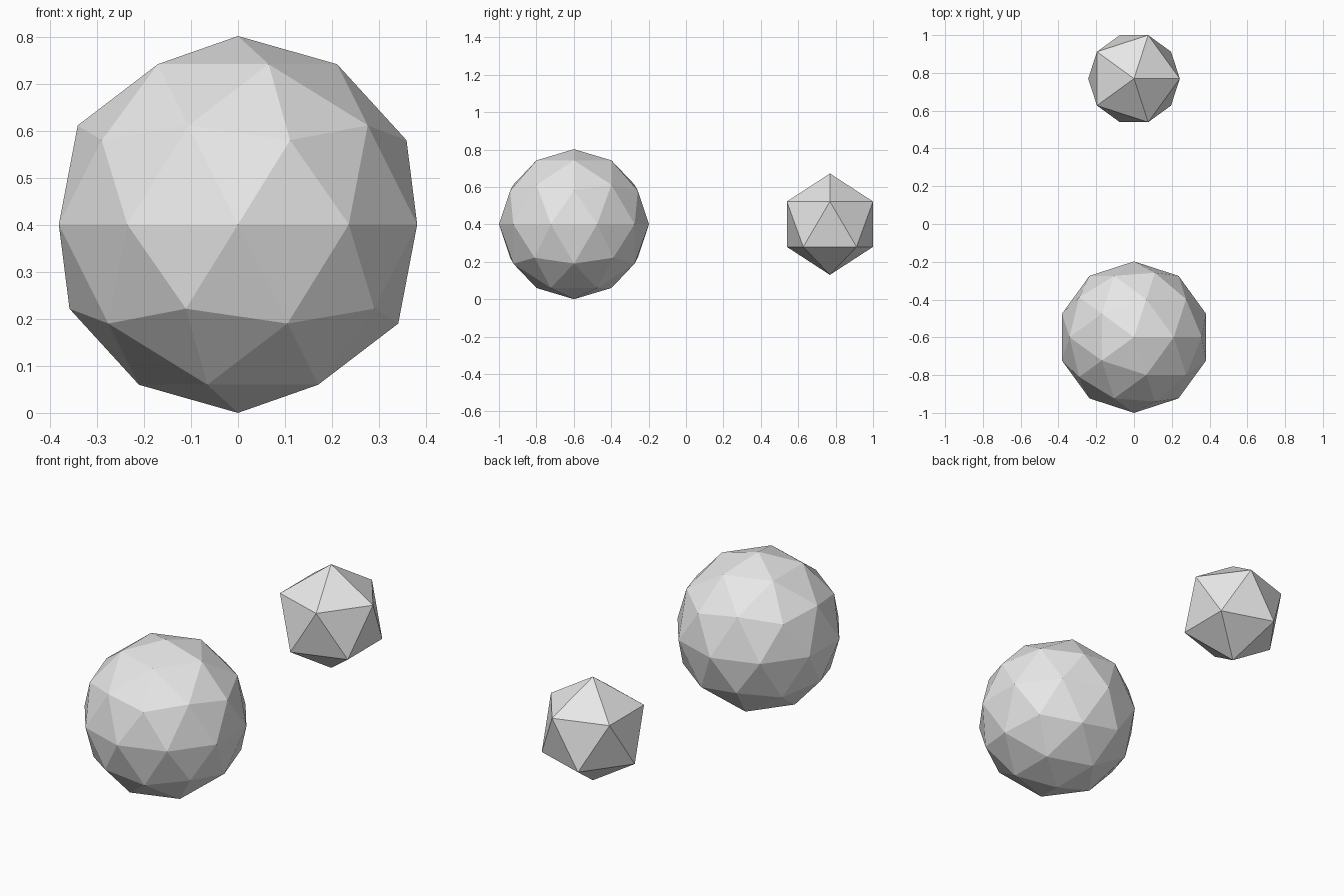
import bpy

cube = bpy.data.objects.get("Cube")
if cube:
    bpy.data.objects.remove(cube, do_unlink=True)

# Single plain grey
GREY = (0.8, 0.8, 0.8, 1.0)
grey = bpy.data.materials.new("light_grey")
grey.use_nodes = True
grey.diffuse_color = GREY
grey.node_tree.nodes["Principled BSDF"].inputs["Base Color"].default_value = GREY


def faceted_ball(name, subdivisions, radius, y, z):
    """Flat-shaded icosphere standing on its pole axis."""
    bpy.ops.mesh.primitive_ico_sphere_add(
        subdivisions=subdivisions, radius=radius, location=(0, y, z))
    ball = bpy.context.object
    ball.name = name
    ball.data.materials.append(grey)
    bpy.ops.object.shade_flat()
    return ball


# Large ball in front, small icosahedron behind, centres level
BIG = 0.401
SMALL = 0.271
faceted_ball("large_ball", 2, BIG, BIG - 1, BIG)
faceted_ball("small_ball", 1, SMALL, 1 - 0.8506 * SMALL, BIG)
